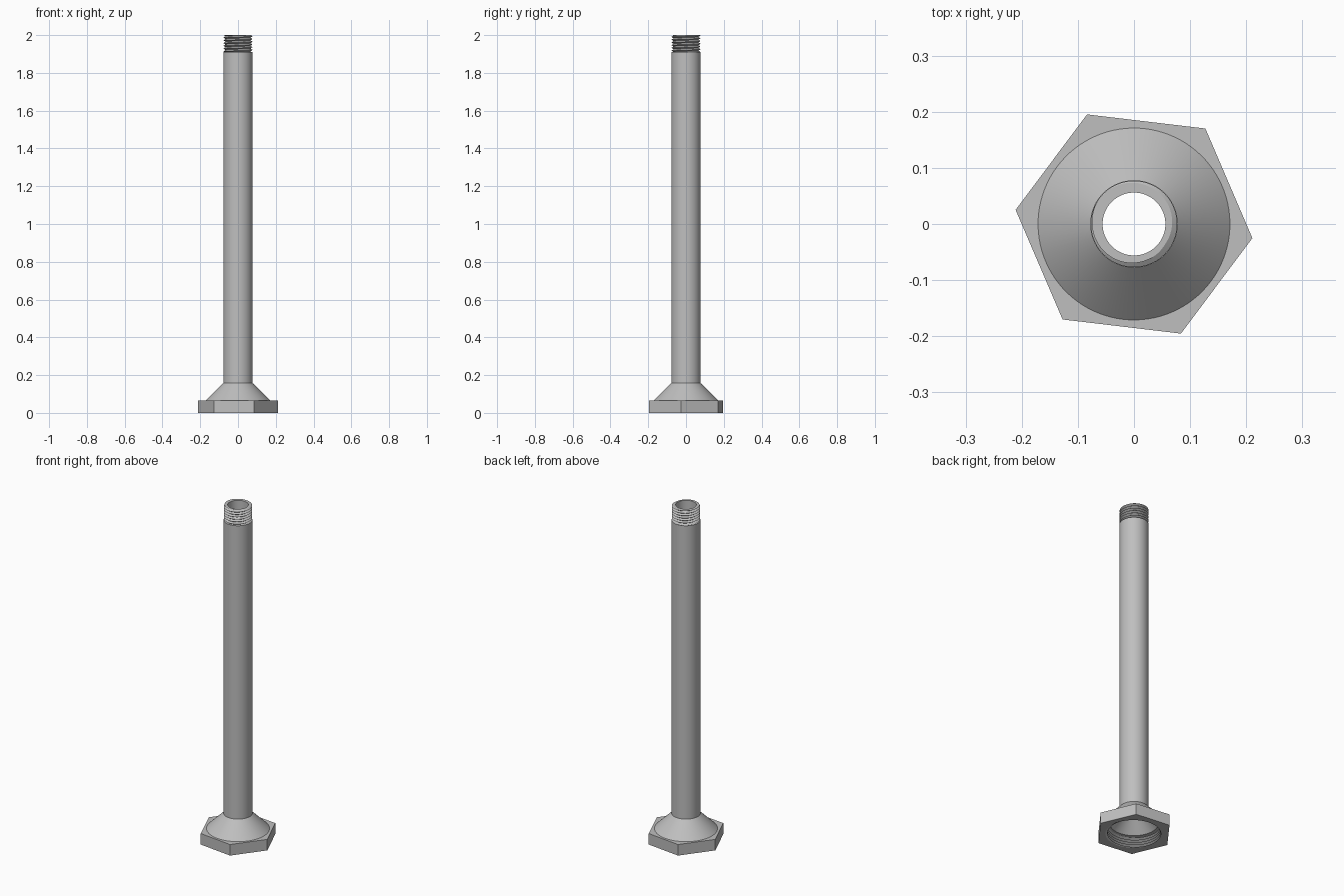
import bpy, bmesh, math

if "Cube" in bpy.data.objects:
    bpy.data.objects.remove(bpy.data.objects["Cube"])

N = 96                       # segments around the axis
START = math.radians(-6.8)   # rotation of the hexagon
PITCH = 0.0145               # thread pitch

steel = bpy.data.materials.new("grey steel")
steel.diffuse_color = (0.52, 0.52, 0.52, 1)
steel.use_nodes = True
steel.node_tree.nodes["Principled BSDF"].inputs["Base Color"].default_value = steel.diffuse_color


def hexagon(t):
    """Radius of the hexagon outline at angle t past its first corner."""
    return 0.184 / math.cos(t % (math.pi / 3) - math.pi / 6)


def thread_radius(z, t, root, crest):
    """Triangular helical thread profile."""
    u = (z / PITCH - t / math.tau) % 1.0
    return root + (crest - root) * (1 - abs(2 * u - 1))


def surface(name, rows):
    """Skin a list of rows; each row maps an angle to (radius, height)."""
    bm = bmesh.new()
    grid = []
    for row in rows:
        line = []
        for j in range(N + 1):
            t = j * math.tau / N
            r, z = row(t)
            line.append(bm.verts.new((r * math.cos(t + START), r * math.sin(t + START), z)))
        grid.append(line)
    for a, b in zip(grid, grid[1:]):
        for j in range(N):
            bm.faces.new((a[j], a[j + 1], b[j + 1], b[j]))
    bmesh.ops.remove_doubles(bm, verts=bm.verts, dist=1e-5)
    bmesh.ops.dissolve_degenerate(bm, edges=bm.edges, dist=1e-6)
    mesh = bpy.data.meshes.new(name)
    bm.to_mesh(mesh)
    bm.free()
    mesh.materials.append(steel)
    obj = bpy.data.objects.new(name, mesh)
    bpy.context.collection.objects.link(obj)
    bpy.ops.object.select_all(action='DESELECT')
    obj.select_set(True)
    bpy.context.view_layer.objects.active = obj
    bpy.ops.object.shade_smooth_by_angle(angle=math.radians(30))
    return obj


def ring(r, z):
    return lambda t: (r, z)


def hex_ring(z):
    return lambda t: (hexagon(t), z)


def thread_ring(z, root, crest):
    return lambda t: (thread_radius(z, t, root, crest), z)


def thread_rows(z0, z1, root, crest):
    """Alternating root and crest helix lines, trimmed flat at z0 and z1."""
    def helix(k):
        def row(t):
            z = min(max(PITCH * (k / 2 + t / math.tau), z0), z1)
            return thread_radius(z, t, root, crest), z
        return row
    first = math.floor(2 * z0 / PITCH) - 3
    last = math.ceil(2 * z1 / PITCH) + 1
    return [helix(k) for k in range(first, last + 1)]


PIPE_THREAD = (0.066, 0.077)
SOCKET_THREAD = (0.155, 0.141)
HEX_TOP = 0.066

# Hexagonal foot: underside, six walls and top face around the cone
surface("hex_base", [thread_ring(0, *SOCKET_THREAD), hex_ring(0),
                     hex_ring(HEX_TOP), ring(0.171, HEX_TOP)])

# Flared cone, long pipe and the shoulder below the thread
surface("pipe_outside", [ring(0.171, HEX_TOP), ring(0.078, 0.157),
                         ring(0.078, 1.91), ring(0.066, 1.91)])

# Male thread at the top end
surface("top_thread", thread_rows(1.91, 2.0, *PIPE_THREAD))

# Rim, through bore, inner flare and ledge above the socket
surface("pipe_bore", [thread_ring(2.0, *PIPE_THREAD), ring(0.056, 2.0),
                      ring(0.056, 0.14), ring(0.13, HEX_TOP),
                      thread_ring(HEX_TOP, *SOCKET_THREAD)])

# Female thread inside the foot
surface("socket_thread", thread_rows(0.0, HEX_TOP, *SOCKET_THREAD)[::-1])
